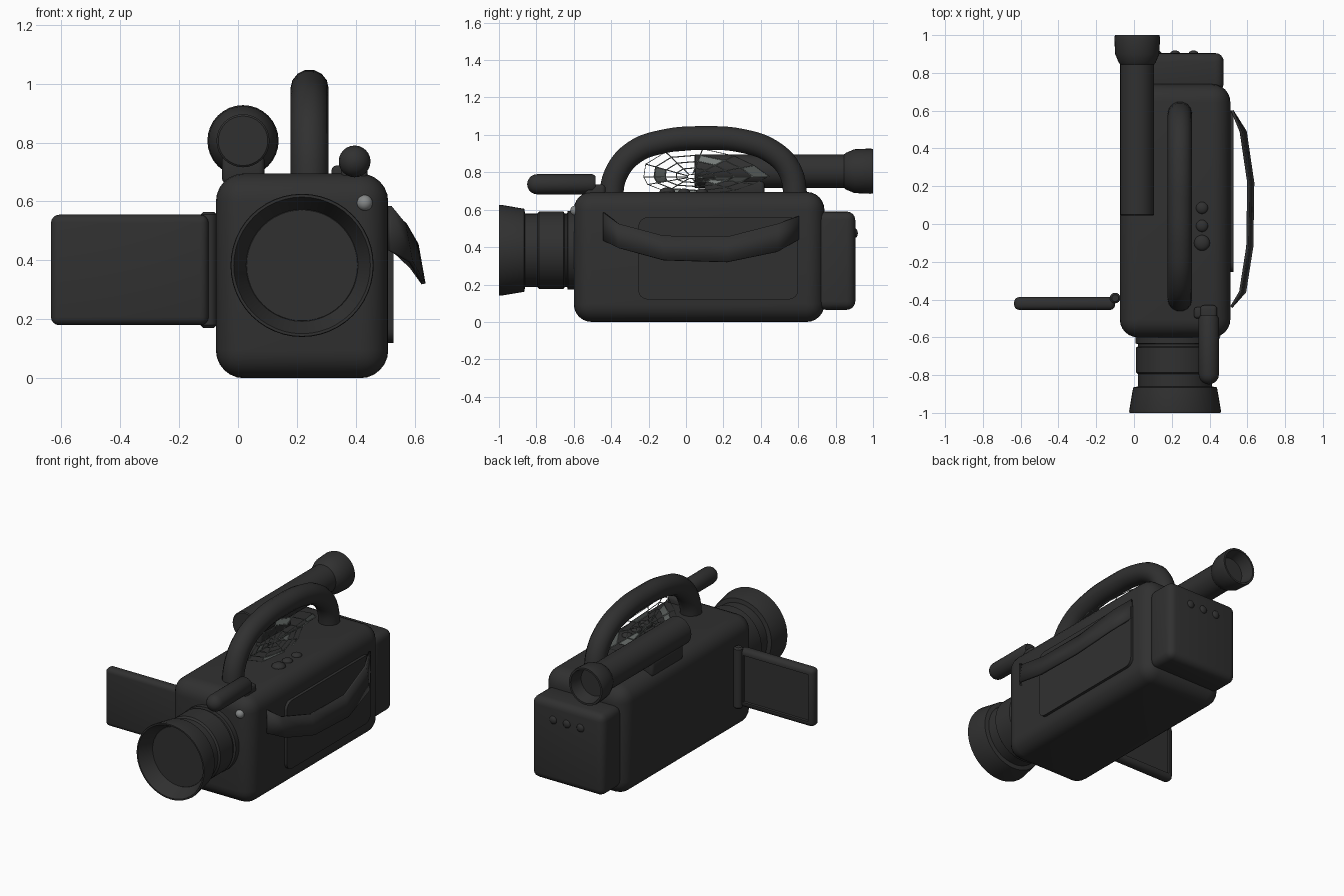
import bpy, bmesh, math
from mathutils import Vector

if "Cube" in bpy.data.objects:
    bpy.data.objects.remove(bpy.data.objects["Cube"])


def material(name, rgb):
    m = bpy.data.materials.new(name)
    m.diffuse_color = (*rgb, 1)
    m.use_nodes = True
    m.node_tree.nodes["Principled BSDF"].inputs["Base Color"].default_value = m.diffuse_color
    return m


BLACK = material("black plastic", (0.03, 0.03, 0.03))
LIGHT = material("pale lamp", (0.24, 0.25, 0.25))
WEB = material("dusty grey", (0.18, 0.20, 0.19))


def finish(name, bm, mat=BLACK, angle=35):
    bmesh.ops.recalc_face_normals(bm, faces=bm.faces)
    me = bpy.data.meshes.new(name)
    bm.to_mesh(me)
    bm.free()
    ob = bpy.data.objects.new(name, me)
    bpy.context.collection.objects.link(ob)
    me.materials.append(mat)
    smooth(ob, angle)
    return ob


def smooth(ob, angle=35):
    bpy.ops.object.select_all(action='DESELECT')
    bpy.context.view_layer.objects.active = ob
    ob.select_set(True)
    bpy.ops.object.shade_smooth_by_angle(angle=math.radians(angle))


def box_mesh(lo, hi, r, segs=4, axis=None):
    """Box with rounded edges; axis limits rounding to edges along that axis."""
    bm = bmesh.new()
    bmesh.ops.create_cube(bm, size=1)
    for v in bm.verts:
        v.co = [(a + b) / 2 + c * (b - a) for a, b, c in zip(lo, hi, v.co)]
    edges = [e for e in bm.edges if axis is None or
             abs(e.verts[0].co[axis] - e.verts[1].co[axis]) > 1e-5]
    bmesh.ops.bevel(bm, geom=edges, offset=r, segments=segs, profile=0.5, affect='EDGES')
    return bm


def box(name, lo, hi, r, segs=4, axis=None):
    return finish(name, box_mesh(lo, hi, r, segs, axis))


def lathe(name, profile, centre, axis='Y', n=40, mat=BLACK):
    """Turn (radius, position) points round an axis through centre."""
    bm = bmesh.new()
    rings = []
    for r, t in profile:
        ring = []
        for i in range(n):
            a = 2 * math.pi * i / n
            u, w = r * math.cos(a), r * math.sin(a)
            co = (u, t, w) if axis == 'Y' else (u, w, t)
            ring.append(bm.verts.new(Vector(co) + Vector(centre)))
        rings.append(ring)
    for p, q in zip(rings, rings[1:]):
        for i in range(n):
            j = (i + 1) % n
            bm.faces.new((p[i], p[j], q[j], q[i]))
    bm.faces.new(rings[0])
    bm.faces.new(rings[-1])
    return finish(name, bm, mat)


def ball(name, centre, r, scale=(1, 1, 1), mat=BLACK):
    bm = bmesh.new()
    bmesh.ops.create_uvsphere(bm, u_segments=20, v_segments=12, radius=r)
    for v in bm.verts:
        v.co = [c + a * s for c, a, s in zip(centre, v.co, scale)]
    return finish(name, bm, mat, 60)


# Main body, rear battery and raised side panel
box("body", (-0.075, -0.60, 0), (0.51, 0.74, 0.695), 0.095, 6)
box("battery", (-0.04, 0.70, 0.065), (0.475, 0.905, 0.59), 0.045, 4)
box("side_panel", (0.47, -0.255, 0.12), (0.528, 0.60, 0.56), 0.05, 4, axis=0)

# Lens barrel with flared hood and recessed glass
lathe("lens", [(0.21, -0.55), (0.21, -0.632), (0.196, -0.636), (0.196, -0.648),
               (0.207, -0.655), (0.207, -0.785), (0.196, -0.795), (0.196, -0.86),
               (0.222, -0.865), (0.243, -0.99), (0.241, -1.0), (0.232, -1.0),
               (0.19, -0.91)], (0.2175, 0, 0.383), n=48)
lathe("lens_glass", [(0.192, -0.905), (0.188, -0.912)], (0.2175, 0, 0.383), n=48)

# Carrying handle
cu = bpy.data.curves.new("handle", 'CURVE')
cu.dimensions = '3D'
cu.bevel_depth = 0.065
cu.bevel_resolution = 5
cu.resolution_u = 5
sp = cu.splines.new('BEZIER')
path = [(-0.405, 0.64), (-0.375, 0.79), (-0.28, 0.905), (-0.12, 0.965), (0.1, 0.983),
        (0.3, 0.968), (0.46, 0.91), (0.555, 0.81), (0.59, 0.64)]
sp.bezier_points.add(len(path) - 1)
for p, (y, z) in zip(sp.bezier_points, path):
    p.co = (0.243, y, z)
    p.handle_left_type = p.handle_right_type = 'AUTO'
handle = bpy.data.objects.new("handle", cu)
bpy.context.collection.objects.link(handle)
bpy.ops.object.select_all(action='DESELECT')
bpy.context.view_layer.objects.active = handle
handle.select_set(True)
bpy.ops.object.convert(target='MESH')
handle.data.materials.clear()
handle.data.materials.append(BLACK)
smooth(handle, 50)

# Viewfinder tube with hollow eyecup, on a bracket
lathe("viewfinder", [(0.084, 0.045), (0.09, 0.05), (0.09, 0.845), (0.098, 0.855), (0.117, 0.90),
                     (0.121, 0.985), (0.118, 1.0), (0.106, 1.0), (0.088, 0.92)],
      (0.017, 0, 0.806), n=32)
box("viewfinder_bracket", (-0.055, 0.10, 0.66), (0.09, 0.42, 0.76), 0.02, 3)

# Microphone with rounded tip and mount
R = 0.054
tip = [(R * math.sin(a), -0.795 - R * math.cos(a))
       for a in (0.05, 0.3, 0.6, 0.9, 1.2, math.pi / 2)]
lathe("microphone", tip + [(R, -0.50), (0.045, -0.485)], (0.396, 0, 0.736), n=24)
box("microphone_mount", (0.35, -0.54, 0.65), (0.44, -0.43, 0.735), 0.02, 3)
box("microphone_shoe", (0.318, -0.50, 0.65), (0.37, -0.44, 0.722), 0.015, 3)

# Folding screen with recessed display on its rear face, and hinge
bm = box_mesh((-0.635, -0.455, 0.18), (-0.10, -0.387, 0.555), 0.028, 4)
bm.normal_update()
face = max(bm.faces, key=lambda f: f.normal.y * f.calc_area())
bmesh.ops.inset_individual(bm, faces=[face], thickness=0.012)
bmesh.ops.inset_individual(bm, faces=[face], thickness=0.004, depth=-0.012)
finish("screen", bm)
lathe("screen_hinge", [(0.018, 0.17), (0.028, 0.18), (0.028, 0.555), (0.018, 0.565)],
      (-0.10, -0.392, 0), axis='Z', n=16)

# Hand strap: a bent band tilted outwards at the bottom
rows = [(0.515, -0.44, 0.585, 0.435), (0.575, -0.36, 0.525, 0.395), (0.613, -0.12, 0.460, 0.330),
        (0.618, 0.22, 0.455, 0.320), (0.578, 0.49, 0.525, 0.375), (0.52, 0.60, 0.565, 0.440)]
bm = bmesh.new()
pairs = []
for i, (x, y, top, bot) in enumerate(rows):
    tilt = 0.0 if i in (0, 5) else 0.012
    pairs.append([bm.verts.new((x - tilt, y, top)), bm.verts.new((x + tilt, y, bot))])
for a, b in zip(pairs, pairs[1:]):
    bm.faces.new((a[0], b[0], b[1], a[1]))
strap = finish("hand_strap", bm, angle=20)
mod = strap.modifiers.new("thickness", 'SOLIDIFY')
mod.thickness = 0.014
mod.offset = 0

# Top buttons, rear buttons and front lamp
for y, r in ((0.085, 0.032), (-0.01, 0.032), (-0.10, 0.042)):
    ball("top_button", (0.36, y, 0.694), r, (1, 1, 0.6))
for x in (0.12, 0.2175, 0.315):
    ball("rear_button", (x, 0.903, 0.475), 0.026, (1, 0.6, 1))
ball("front_lamp", (0.43, -0.592, 0.595), 0.027, mat=LIGHT)

# Cobweb stretched under the handle: thin strands with a few filled patches
N = 12
hub = Vector((0.243, 0.03, 0.775))


def web_point(i, t):
    a = 2 * math.pi * i / N
    sag = 1 + 0.12 * math.sin(5 * i)
    y = hub.y + 0.06 * t + t * sag * 0.36 * math.cos(a)
    z = hub.z + t * sag * (0.14 if math.sin(a) > 0 else 0.085) * math.sin(a)
    return (hub.x + 0.035 * t * math.sin(3 * a), y, z)


def web_mesh(wanted):
    bm = bmesh.new()
    levels = (0.08, 0.32, 0.55, 0.78, 1.0)
    for k, (s, t) in enumerate(zip(levels, levels[1:])):
        for i in range(N):
            if wanted(i, k):
                bm.faces.new([bm.verts.new(web_point(*p)) for p in
                              ((i, s), (i + 1, s), (i + 1, t), (i, t))])
    bmesh.ops.remove_doubles(bm, verts=bm.verts, dist=1e-4)
    return bm


strands = finish("cobweb_strands", web_mesh(lambda i, k: True), WEB)
mod = strands.modifiers.new("strands", 'WIREFRAME')
mod.thickness = 0.006
patches = {(5, 2), (6, 2), (11, 2), (10, 1), (0, 3), (2, 2), (8, 3), (11, 1)}
finish("cobweb_patches", web_mesh(lambda i, k: (i, k) in patches), WEB)
